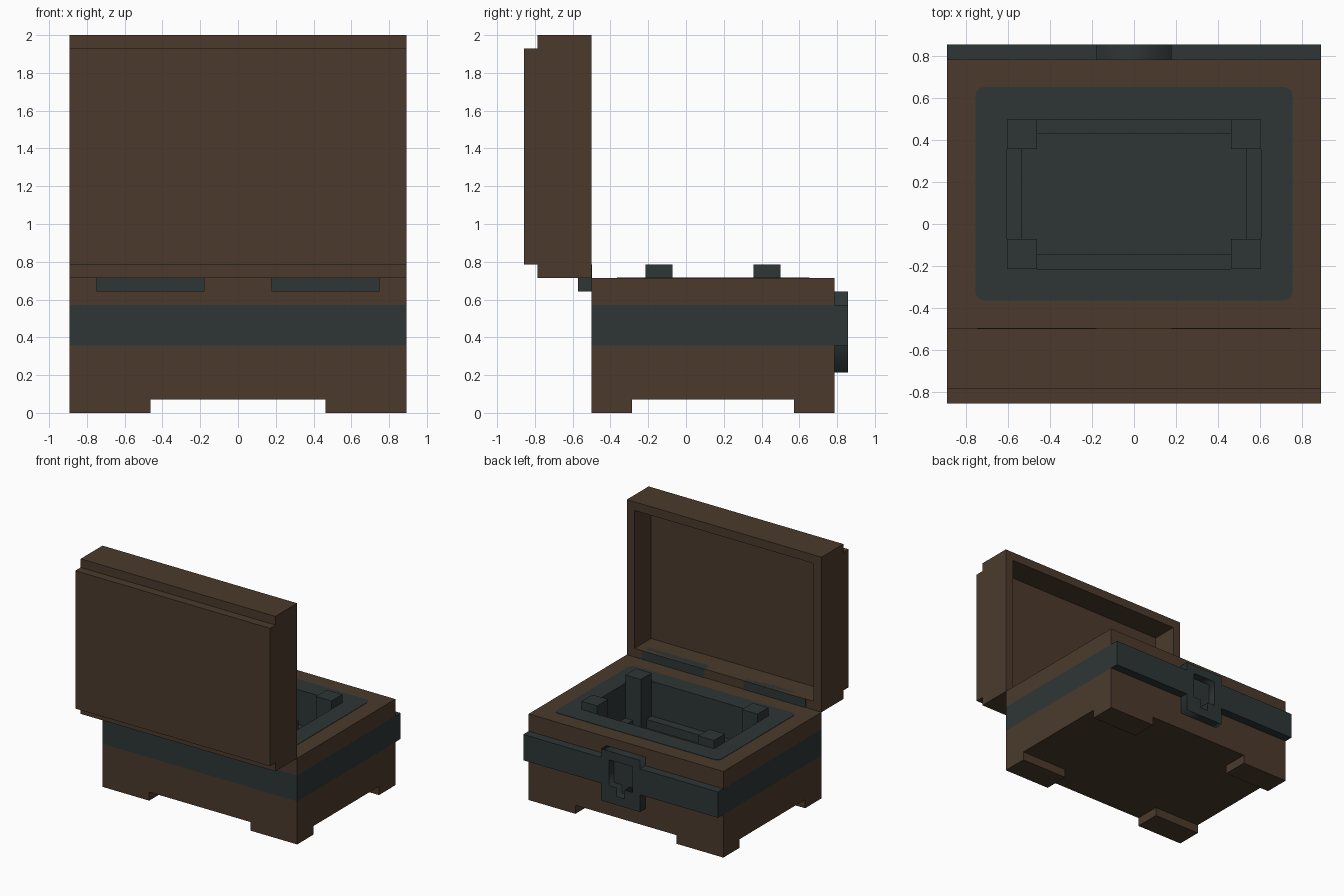
import bpy, bmesh, math

if "Cube" in bpy.data.objects:
    bpy.data.objects.remove(bpy.data.objects["Cube"])

U = 1 / 14  # the chest is laid out on a grid of 28 units to its height


def material(name, rgb):
    m = bpy.data.materials.new(name)
    m.diffuse_color = (*rgb, 1)
    m.use_nodes = True
    m.node_tree.nodes["Principled BSDF"].inputs["Base Color"].default_value = m.diffuse_color
    return m


WOOD = material("dark_wood", (0.070, 0.042, 0.025))
IRON = material("dark_iron", (0.027, 0.037, 0.036))


def add(name, bm, *mats):
    bmesh.ops.recalc_face_normals(bm, faces=bm.faces)
    me = bpy.data.meshes.new(name)
    bm.to_mesh(me)
    bm.free()
    for m in mats:
        me.materials.append(m)
    ob = bpy.data.objects.new(name, me)
    bpy.context.collection.objects.link(ob)
    return ob


def stack(name, rings, mats, axis="z", rule=None):
    """Join rectangular rings (half width, low, high, level) into a closed solid."""
    bm = bmesh.new()
    loops = []
    for hx, a, b, lv in rings:
        pts = [(-hx, a), (hx, a), (hx, b), (-hx, b)]
        loops.append([bm.verts.new((x * U, s * U, lv * U) if axis == "z" else (x * U, lv * U, s * U))
                      for x, s in pts])
    bm.faces.new(loops[0])
    bm.faces.new(loops[-1])
    for i, (p, q) in enumerate(zip(loops, loops[1:])):
        for k in range(4):
            f = bm.faces.new((p[k], p[(k + 1) % 4], q[(k + 1) % 4], q[k]))
            f.material_index = rule(i) if rule else 0
    ob = add(name, bm, *mats)
    return ob


def box(name, x, y, z, mat):
    bm = bmesh.new()
    bmesh.ops.create_cube(bm, size=1)
    for v in bm.verts:
        v.co = [(r[0] + r[1]) / 2 * U + c * (r[1] - r[0]) * U for c, r in zip(v.co, (x, y, z))]
    return add(name, bm, mat)


def plate(name, outlines, half, mat, loc, rot=(0, 0, 0)):
    """Flat extruded plate; later outlines become holes."""
    cu = bpy.data.curves.new(name, "CURVE")
    cu.dimensions, cu.fill_mode, cu.extrude = "2D", "BOTH", half
    for pts in outlines:
        sp = cu.splines.new("POLY")
        sp.points.add(len(pts) - 1)
        for p, (x, y) in zip(sp.points, pts):
            p.co = (x * U, y * U, 0, 1)
        sp.use_cyclic_u = True
    cu.materials.append(mat)
    ob = bpy.data.objects.new(name, cu)
    ob.location, ob.rotation_euler = loc, rot
    bpy.context.collection.objects.link(ob)
    bpy.ops.object.select_all(action="DESELECT")
    ob.select_set(True)
    bpy.context.view_layer.objects.active = ob
    bpy.ops.object.convert(target="MESH")


def rect(hx, a, b):
    return [(-hx, a), (hx, a), (hx, b), (-hx, b)]


def rounded(hx, a, b, r, n=5):
    pts = []
    corners = [(hx - r, b - r), (-hx + r, b - r), (-hx + r, a + r), (hx - r, a + r)]
    for q, (cx, cy) in enumerate(corners):
        for i in range(n + 1):
            t = math.pi / 2 * (q + i / n)
            pts.append((cx + r * math.cos(t), cy + r * math.sin(t)))
    return pts


# Body with iron band and an iron-lined cavity
body = stack("body", [(12.5, -7, 11, 1), (12.5, -7, 11, 5), (12.5, -7, 11, 8), (12.5, -7, 11, 10),
                      (8.5, -3, 7, 10), (8.5, -3, 7, 5)],
             (WOOD, IRON), rule=lambda i: int(i in (1, 4)))
for f in body.data.polygons:
    if abs(f.center.z - 5 * U) < 0.01 and f.normal.z > 0.9:
        f.material_index = 1  # cavity floor

# Rounded iron rim around the cavity
plate("cavity_rim", [rounded(10.6, -5.1, 9.15, 0.6), rect(8.5, -3, 7)], 0.002, IRON,
      (0, 0, 10 * U + 0.001))

# Feet, corner posts and inner ledges
for sx, side in ((-1, "left"), (1, "right")):
    def span(a, b):
        return sorted((sx * a, sx * b))
    for ya, yb, pa, pb, end in ((-7, -4, -3, -1, "front"), (8, 11, 5, 7, "back")):
        box(f"foot_{end}_{side}", span(6.5, 12.5), (ya, yb), (0, 1), WOOD)
        box(f"post_{end}_{side}", span(6.5, 8.5), (pa, pb), (5, 11), IRON)
    box(f"side_ledge_{side}", span(7.5, 8.5), (-1, 5), (5, 6), IRON)
    # Raised band beside the lock, and hinge
    box(f"lock_band_{side}", span(2.5, 12.5), (11, 12), (5, 8), IRON)
    box(f"hinge_{side}", span(2.5, 10.5), (-8, -6.96), (9, 11), IRON)
box("ledge_front", (-6.5, 6.5), (-3, -2), (5, 6), IRON)
box("ledge_back", (-6.5, 6.5), (6, 7), (5, 6), IRON)

# Lock plate with a stepped keyhole and a thin backing
keyhole = [(-1.5, 8), (1.5, 8), (1.5, 5), (0.5, 5), (0.5, 4), (-0.5, 4), (-0.5, 5), (-1.5, 5)]
plate("lock_plate", [rect(2.5, 3, 9), keyhole], U / 2, IRON, (0, 11.5 * U, 0), (math.pi / 2, 0, 0))
box("lock_backing", (-2, 2), (11, 11.06), (3.5, 8.5), IRON)

# Open lid: hollow tray standing upright, with a raised outer panel
stack("lid", [(12.5, 10, 28, -11), (12.5, 10, 28, -7), (11.5, 11, 27, -7), (11.5, 11, 27, -10)],
      (WOOD,), axis="y")
box("lid_panel", (-12.5, 12.5), (-12, -11), (11, 27), WOOD)
